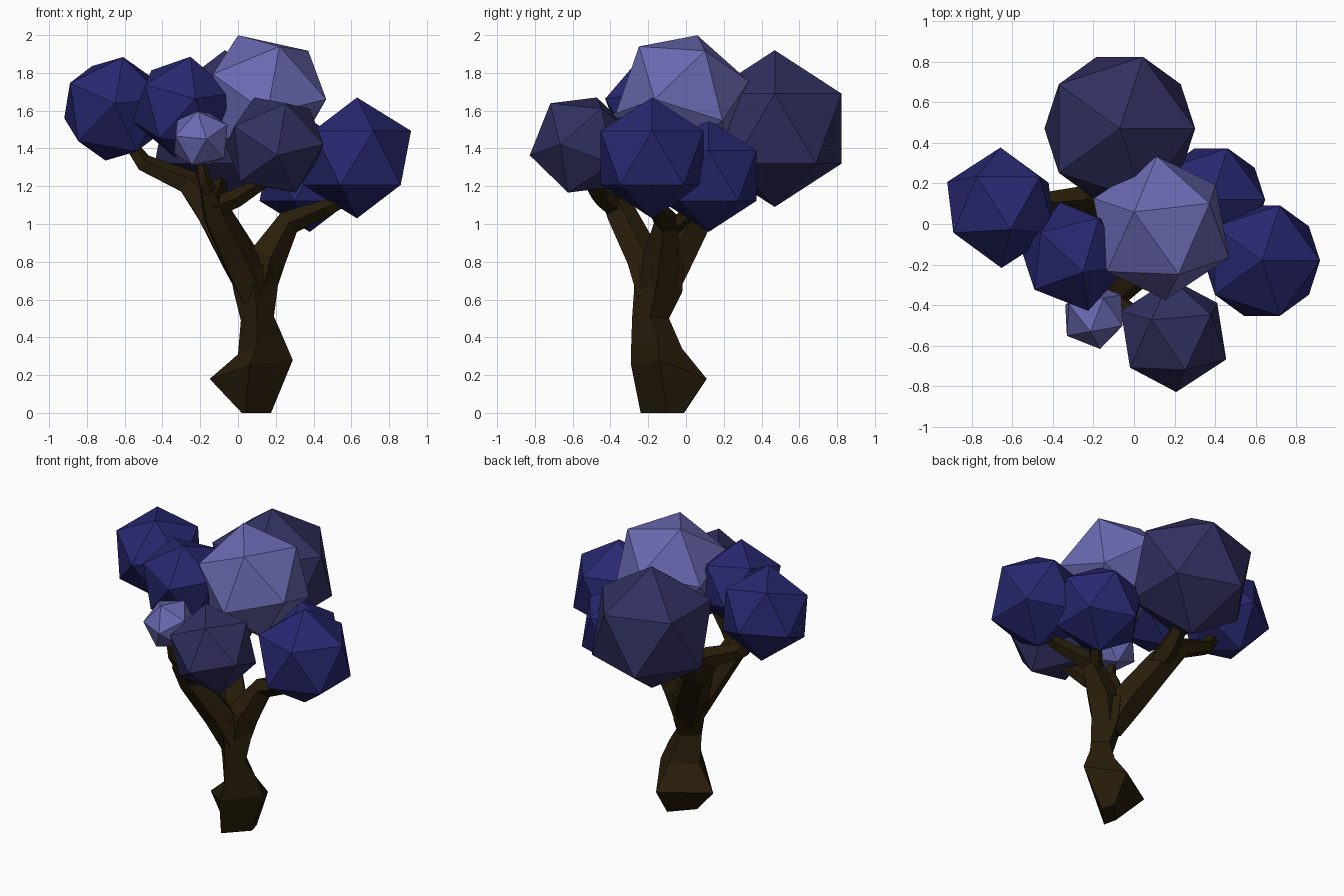
import bpy, bmesh, math
from mathutils import Vector, Matrix


def material(name, rgb):
    m = bpy.data.materials.new(name)
    m.diffuse_color = (*rgb, 1)
    return m


BARK = material("dark_bark", (0.021, 0.0125, 0.003))
BLUE = material("deep_blue_leaves", (0.021, 0.021, 0.165))
DUSK = material("dusky_violet_leaves", (0.031, 0.030, 0.118))
LILAC = material("lilac_leaves", (0.145, 0.140, 0.440))


def finish(bm, name, mat):
    bmesh.ops.recalc_face_normals(bm, faces=bm.faces)
    me = bpy.data.meshes.new(name)
    bm.to_mesh(me)
    bm.free()
    me.materials.append(mat)
    ob = bpy.data.objects.new(name, me)
    bpy.context.collection.objects.link(ob)
    return ob


def leaf_ball(name, centre, r, mat, a=(0, 0, 1), b=(1, 0, 0.5)):
    """Icosahedron with one corner along a and a neighbouring corner towards b."""
    z = Vector(a).normalized()
    x = Vector(b)
    x = (x - z * x.dot(z)).normalized()
    y = z.cross(x)
    rot = Matrix((x, y, z)).transposed().to_4x4()
    bm = bmesh.new()
    bmesh.ops.create_icosphere(bm, subdivisions=1, radius=r,
                               matrix=Matrix.Translation(centre) @ rot)
    finish(bm, name, mat)


def skin(name, rings):
    bm = bmesh.new()
    loops = [[bm.verts.new(p) for p in ring] for ring in rings]
    n = len(loops[0])
    for lo, hi in zip(loops, loops[1:]):
        for i in range(n):
            j = (i + 1) % n
            bm.faces.new((lo[i], lo[j], hi[j], hi[i]))
    bm.faces.new(loops[0][::-1])
    bm.faces.new(loops[-1])
    finish(bm, name, BARK)


def limb(name, nodes, sides=5):
    """Faceted tube along (x, y, z, radius) nodes."""
    pts = [Vector(p[:3]) for p in nodes]
    rings = []
    for i, p in enumerate(pts):
        t = (pts[min(i + 1, len(pts) - 1)] - pts[max(i - 1, 0)]).normalized()
        u = Vector((0.3, -1, 0.2))
        u = (u - t * u.dot(t)).normalized()
        v = t.cross(u)
        angles = [math.tau * k / sides for k in range(sides)]
        rings.append([p + nodes[i][3] * (u * math.cos(q) + v * math.sin(q)) for q in angles])
    skin(name, rings)


# Trunk: four-sided rings, corners in the order right, back, left, front
skin("trunk", [
    [(0.175, -0.10, 0.0), (0.15, -0.01, 0.0), (0.02, -0.15, 0.0), (0.04, -0.24, 0.0)],
    [(0.29, -0.14, 0.28), (0.15, 0.11, 0.18), (-0.15, -0.08, 0.18), (0.06, -0.29, 0.25)],
    [(0.23, -0.15, 0.42), (0.14, -0.02, 0.34), (0.0, -0.15, 0.31), (0.10, -0.29, 0.36)],
    [(0.19, -0.19, 0.51), (0.12, -0.09, 0.50), (0.015, -0.19, 0.49), (0.10, -0.285, 0.51)],
    [(0.21, -0.16, 0.66), (0.11, -0.02, 0.64), (-0.02, -0.17, 0.63), (0.09, -0.275, 0.65)],
    [(0.22, -0.15, 0.80), (0.10, -0.01, 0.80), (-0.05, -0.17, 0.78), (0.06, -0.28, 0.78)]])

# Main limbs
limb("front_left_limb", [(0.09, -0.175, 0.62, 0.09), (0.01, -0.22, 0.80, 0.10),
                         (-0.11, -0.34, 1.04, 0.085), (-0.15, -0.41, 1.18, 0.06)])
limb("back_left_limb", [(0.09, -0.14, 0.62, 0.09), (0.0, -0.06, 0.82, 0.11),
                        (-0.15, 0.08, 1.08, 0.095), (-0.27, 0.12, 1.22, 0.07),
                        (-0.50, 0.10, 1.32, 0.05), (-0.57, 0.09, 1.42, 0.035)])
limb("right_limb", [(0.10, -0.15, 0.62, 0.09), (0.15, -0.13, 0.82, 0.105),
                    (0.27, -0.10, 1.01, 0.07), (0.48, -0.16, 1.09, 0.045),
                    (0.60, -0.18, 1.14, 0.03)])

# Twigs that reach into the leaf balls
limb("front_twig", [(-0.12, -0.37, 1.09, 0.06), (0.0, -0.45, 1.14, 0.05), (0.16, -0.52, 1.24, 0.035)])
limb("small_front_twig", [(-0.14, -0.38, 1.13, 0.05), (-0.18, -0.44, 1.23, 0.035), (-0.20, -0.45, 1.34, 0.025)])
limb("back_twig", [(-0.13, 0.08, 1.07, 0.075), (-0.12, 0.24, 1.17, 0.06), (-0.09, 0.38, 1.28, 0.04)])
limb("back_right_twig", [(0.22, -0.11, 0.95, 0.05), (0.31, 0.0, 1.04, 0.04), (0.37, 0.1, 1.12, 0.03)])

# Leaf balls
leaf_ball("top_leaves", (0.134, -0.02, 1.67), 0.364, LILAC, (-0.134, 0.08, 0.33), (0.086, -0.23, 0.27))
leaf_ball("back_leaves", (-0.07, 0.47, 1.505), 0.415, DUSK)
leaf_ball("right_leaves", (0.63, -0.18, 1.35), 0.32, BLUE)
leaf_ball("back_right_leaves", (0.38, 0.12, 1.255), 0.297, BLUE)
leaf_ball("left_leaves", (-0.655, 0.08, 1.61), 0.298, BLUE, (-0.265, 0.127, -0.05), (-0.222, -0.13, 0.14))
leaf_ball("middle_left_leaves", (-0.295, -0.16, 1.62), 0.28, BLUE, (0.065, -0.25, 0.04), (0.045, -0.083, 0.27))
leaf_ball("front_leaves", (0.195, -0.548, 1.418), 0.285, DUSK, (-0.115, 0.08, 0.265), (0.06, -0.17, 0.215))
leaf_ball("small_front_leaves", (-0.197, -0.45, 1.45), 0.168, LILAC, (0.03, -0.165, 0.0), (-0.02, -0.07, 0.15))
